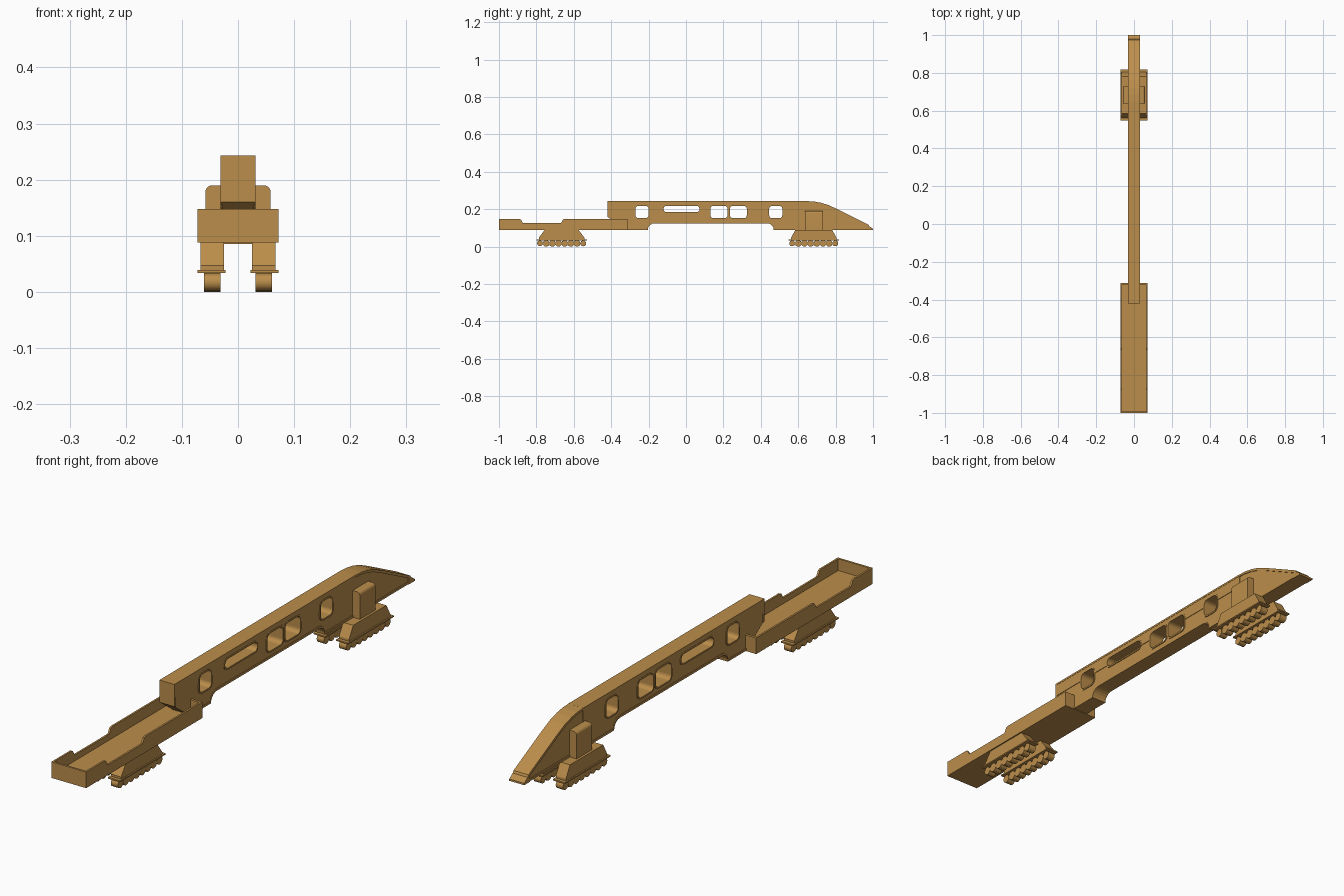
import bpy, bmesh, math

if "Cube" in bpy.data.objects:
    bpy.data.objects.remove(bpy.data.objects["Cube"])

mat = bpy.data.materials.new("ochre")
mat.diffuse_color = (0.50, 0.27, 0.07, 1)
mat.use_nodes = True
mat.node_tree.nodes["Principled BSDF"].inputs["Base Color"].default_value = mat.diffuse_color


def finish(name, bm, smooth=False):
    bmesh.ops.recalc_face_normals(bm, faces=bm.faces)
    me = bpy.data.meshes.new(name)
    bm.to_mesh(me)
    bm.free()
    me.materials.append(mat)
    ob = bpy.data.objects.new(name, me)
    bpy.context.collection.objects.link(ob)
    if smooth:
        bpy.ops.object.select_all(action='DESELECT')
        ob.select_set(True)
        bpy.context.view_layer.objects.active = ob
        bpy.ops.object.shade_smooth_by_angle(angle=math.radians(35))
    return ob


def prism(name, pts, x0, x1, smooth=False):
    """Side (y, z) profile extruded across x."""
    bm = bmesh.new()
    f = bm.faces.new([bm.verts.new((x0, y, z)) for y, z in pts])
    r = bmesh.ops.extrude_face_region(bm, geom=[f])
    vs = [v for v in r['geom'] if isinstance(v, bmesh.types.BMVert)]
    bmesh.ops.translate(bm, verts=vs, vec=(x1 - x0, 0, 0))
    return finish(name, bm, smooth)


def rect(y0, y1, z0, z1):
    return [(y0, z0), (y1, z0), (y1, z1), (y0, z1)]


def rounded(y0, y1, z0, z1, r, n=5):
    out = []
    for k, (cy, cz) in enumerate([(y1 - r, z1 - r), (y0 + r, z1 - r),
                                  (y0 + r, z0 + r), (y1 - r, z0 + r)]):
        for i in range(n + 1):
            a = math.pi / 2 * (k + i / n)
            out.append((cy + r * math.cos(a), cz + r * math.sin(a)))
    return out


def ring(name, outer, inner, x0, x1):
    """Hollow frame between two matching loops."""
    bm = bmesh.new()
    L = [[bm.verts.new((x, y, z)) for y, z in p]
         for p, x in ((outer, x0), (outer, x1), (inner, x1), (inner, x0))]
    n = len(outer)
    for a in range(4):
        A, B = L[a], L[(a + 1) % 4]
        for i in range(n):
            j = (i + 1) % n
            bm.faces.new((A[i], A[j], B[j], B[i]))
    return finish(name, bm)


def arc(cy, cz, r, a0, a1, n=5):
    return [(cy + r * math.cos(math.radians(a0 + (a1 - a0) * i / n)),
             cz + r * math.sin(math.radians(a0 + (a1 - a0) * i / n)))
            for i in range(n + 1)]


def cut(ob, cutter):
    m = ob.modifiers.new("cut", 'BOOLEAN')
    m.operation = 'DIFFERENCE'
    m.solver = 'EXACT'
    m.object = cutter
    cutter.hide_render = True
    cutter.hide_set(True)


# Main beam outline: belly with raised arch, and curved sloping nose
HW = 0.031
belly = ([(-0.325, 0.09), (-0.205, 0.09)] + arc(-0.17, 0.09, 0.034, 180, 90)
         + arc(0.435, 0.09, 0.034, 90, 0) + [(0.475, 0.09), (0.98, 0.09)])
nose = [(0.65, 0.243), (0.685, 0.241), (0.72, 0.235), (0.76, 0.223),
        (0.81, 0.2), (0.975, 0.117), (0.982, 0.102)]
outline = belly + nose[::-1] + [(-0.42, 0.243), (-0.42, 0.16)]
web = prism("beam_body", outline, -0.028, 0.028)

# Upper full-width band with the roof
band = prism("upper_band", rect(-0.42, 0.65, 0.191, 0.243), -0.03, 0.03)

# Window openings and raised frames
windows = [(-0.27, -0.2, 0.152), (-0.12, 0.072, 0.184), (0.13, 0.222, 0.152),
           (0.235, 0.325, 0.152), (0.445, 0.515, 0.152)]
for i, (y0, y1, z0) in enumerate(windows):
    r = 0.016
    hole = rounded(y0, y1, z0, 0.218, r)
    c = prism(f"window_cutter_{i}", hole, -0.1, 0.1)
    cut(web, c)
    cut(band, c)
    e = 0.006
    ring(f"window_frame_{i}", rounded(y0 - e, y1 + e, z0 - e, 0.218 + e, r + e),
         hole, -HW, HW)

# Lower lip following the belly, and roof strip over the nose
prism("lower_lip", belly + [(y, z + 0.008) for y, z in belly[::-1]], -HW, HW)
prism("nose_roof", nose + [(y - 0.006, z - 0.008) for y, z in nose[::-1]], -HW, HW)
prism("roof_edge", rect(-0.42, 0.65, 0.236, 0.2432), -HW, HW)
prism("rear_cap", [(-0.42, 0.16), (-0.412, 0.155), (-0.412, 0.243), (-0.42, 0.243)], -HW, HW)
prism("nose_tip", [(0.965, 0.088), (1.0, 0.088), (1.0, 0.095), (0.982, 0.108),
                   (0.965, 0.112)], -HW, HW)

# Rear tray: floor, stepped side walls, end walls
W = 0.072
prism("tray_floor", rect(-1, -0.312, 0.088, 0.104), -W, W)
side = [(-1, 0.088), (-0.312, 0.088), (-0.312, 0.148), (-0.65, 0.148),
        (-0.657, 0.145), (-0.668, 0.126), (-0.872, 0.126), (-0.883, 0.145),
        (-0.89, 0.148), (-1, 0.148)]
for s, n in ((1, "right"), (-1, "left")):
    prism(f"tray_wall_{n}", side, s * (W - 0.007), s * W)
prism("tray_end_back", rect(-1, -0.992, 0.088, 0.148), -W, W)
prism("tray_end_inner", rect(-0.322, -0.312, 0.088, 0.148), -W, W)


# Running gear: tapered housing, skirt plate and eight rollers per side
def bogie(name, yc, t0, t1):
    for s, n in ((1, "right"), (-1, "left")):
        prism(f"{name}_housing_{n}",
              [(yc - 0.122, 0.039), (yc + 0.122, 0.039), (yc + 0.122, 0.047),
               (yc + t1, 0.09), (yc + t0, 0.09), (yc - 0.122, 0.047)],
              s * 0.025, s * 0.067)
        prism(f"{name}_skirt_{n}",
              [(yc - 0.135, 0.034), (yc + 0.135, 0.034), (yc + 0.135, 0.039),
               (yc - 0.135, 0.039)], s * 0.022, s * 0.072)
        for i in range(8):
            y = yc + (i - 3.5) * 0.033
            prism(f"{name}_roller_{n}_{i}", arc(y, 0.0175, 0.0175 - 0.002 * (i in (0, 7)), 0, 345, 23),
                  s * 0.031, s * 0.061, True)


bogie("rear_bogie", -0.665, -0.09, 0.09)
bogie("front_bogie", 0.683, -0.098, 0.098)

# Mounting block straddling the beam, with rounded upper shoulders
bm = bmesh.new()
xz = ([(-0.058, 0.085), (0.058, 0.085)] + arc(0.046, 0.178, 0.012, 0, 90)
      + arc(-0.046, 0.178, 0.012, 90, 180))
f = bm.faces.new([bm.verts.new((x, 0.637, z)) for x, z in xz])
r = bmesh.ops.extrude_face_region(bm, geom=[f])
bmesh.ops.translate(bm, vec=(0, 0.092, 0),
                    verts=[v for v in r['geom'] if isinstance(v, bmesh.types.BMVert)])
finish("front_mount", bm, True)
